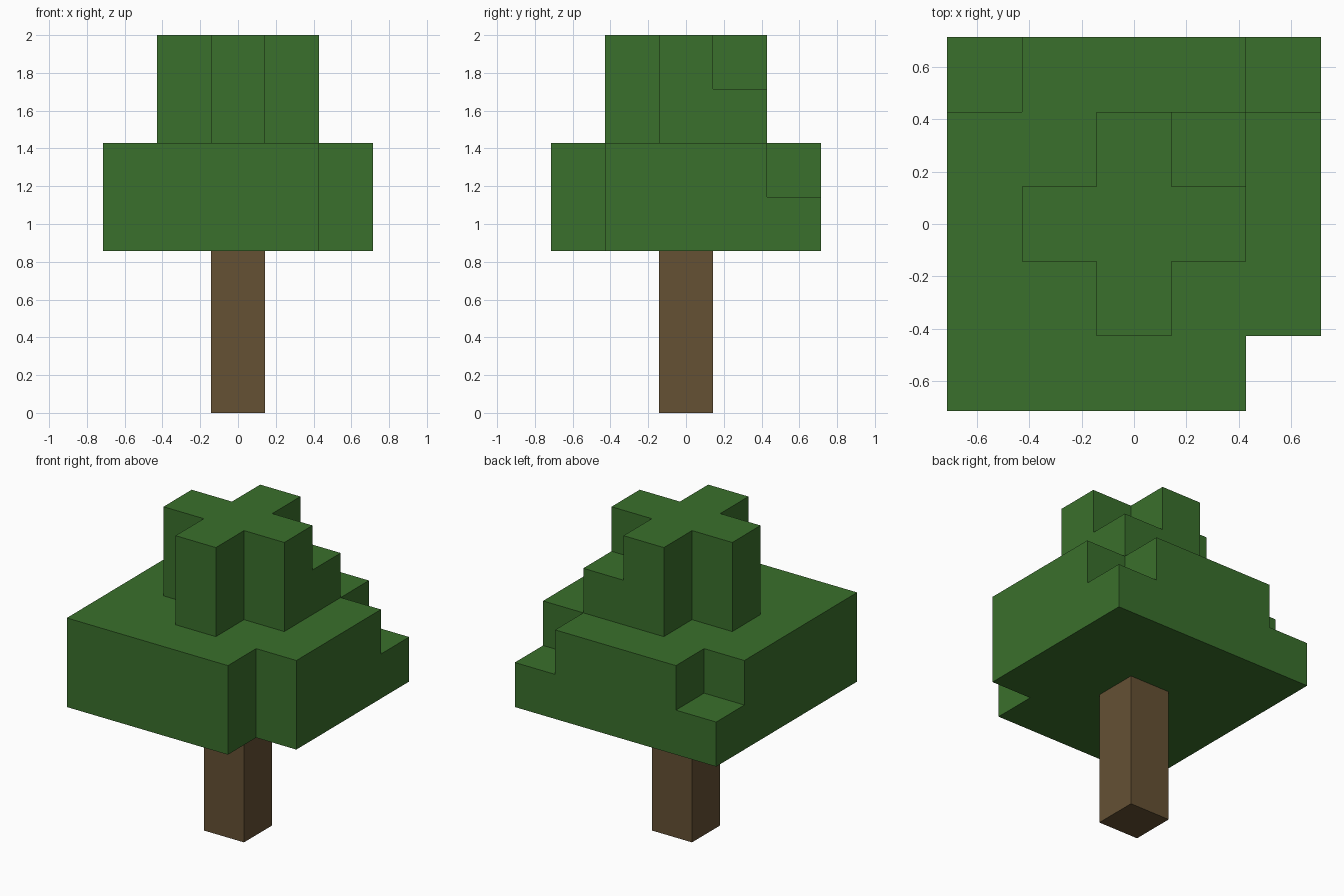
import bpy
import bmesh
from mathutils import Vector

cube = bpy.data.objects.get("Cube")
if cube:
    bpy.data.objects.remove(cube, do_unlink=True)

U = 2 / 7  # edge of one block


def make_material(name, rgb):
    mat = bpy.data.materials.new(name)
    mat.use_nodes = True
    mat.diffuse_color = (*rgb, 1)
    mat.node_tree.nodes["Principled BSDF"].inputs["Base Color"].default_value = (*rgb, 1)
    return mat


def build_blocks(name, cells, mat):
    """Join unit blocks into one clean shell, keeping only the outer faces."""
    bm = bmesh.new()
    for cell in cells:
        for axis in range(3):
            for sign in (-1, 1):
                neighbour = list(cell)
                neighbour[axis] += sign
                if tuple(neighbour) in cells:
                    continue
                normal, side = Vector((0, 0, 0)), Vector((0, 0, 0))
                normal[axis] = sign / 2
                side[(axis + 1) % 3] = 0.5
                up = normal.cross(side) * 2
                centre = Vector(cell) + Vector((0, 0, 0.5)) + normal
                corners = (-side - up, side - up, side + up, up - side)
                bm.faces.new([bm.verts.new((centre + c) * U) for c in corners])
    bmesh.ops.remove_doubles(bm, verts=bm.verts, dist=0.001)
    bmesh.ops.dissolve_limit(bm, angle_limit=0.01, verts=bm.verts, edges=bm.edges)
    mesh = bpy.data.meshes.new(name)
    bm.to_mesh(mesh)
    bm.free()
    mesh.materials.append(mat)
    obj = bpy.data.objects.new(name, mesh)
    bpy.context.collection.objects.link(obj)
    return obj


def layer(radius, z, missing):
    """Square layer of blocks without the given corners."""
    span = range(-radius, radius + 1)
    gone = {(sx * radius, sy * radius) for sx, sy in missing}
    return {(x, y, z) for x in span for y in span if (x, y) not in gone}


bark = make_material("bark brown", (0.130, 0.082, 0.034))
leaf = make_material("leaf green", (0.042, 0.162, 0.025))

# Trunk: a single column of blocks
build_blocks("trunk", {(0, 0, z) for z in range(3)}, bark)

# Canopy: two wide layers, then two narrow ones, with corners left out
front_left, front_right = (1, -1), (-1, -1)
back_left, back_right = (1, 1), (-1, 1)
canopy = layer(2, 3, [front_left])
canopy |= layer(2, 4, [front_left, back_left, back_right])
canopy |= layer(1, 5, [front_left, front_right, back_right])
canopy |= layer(1, 6, [front_left, front_right, back_left, back_right])
build_blocks("leaf_canopy", canopy, leaf)
